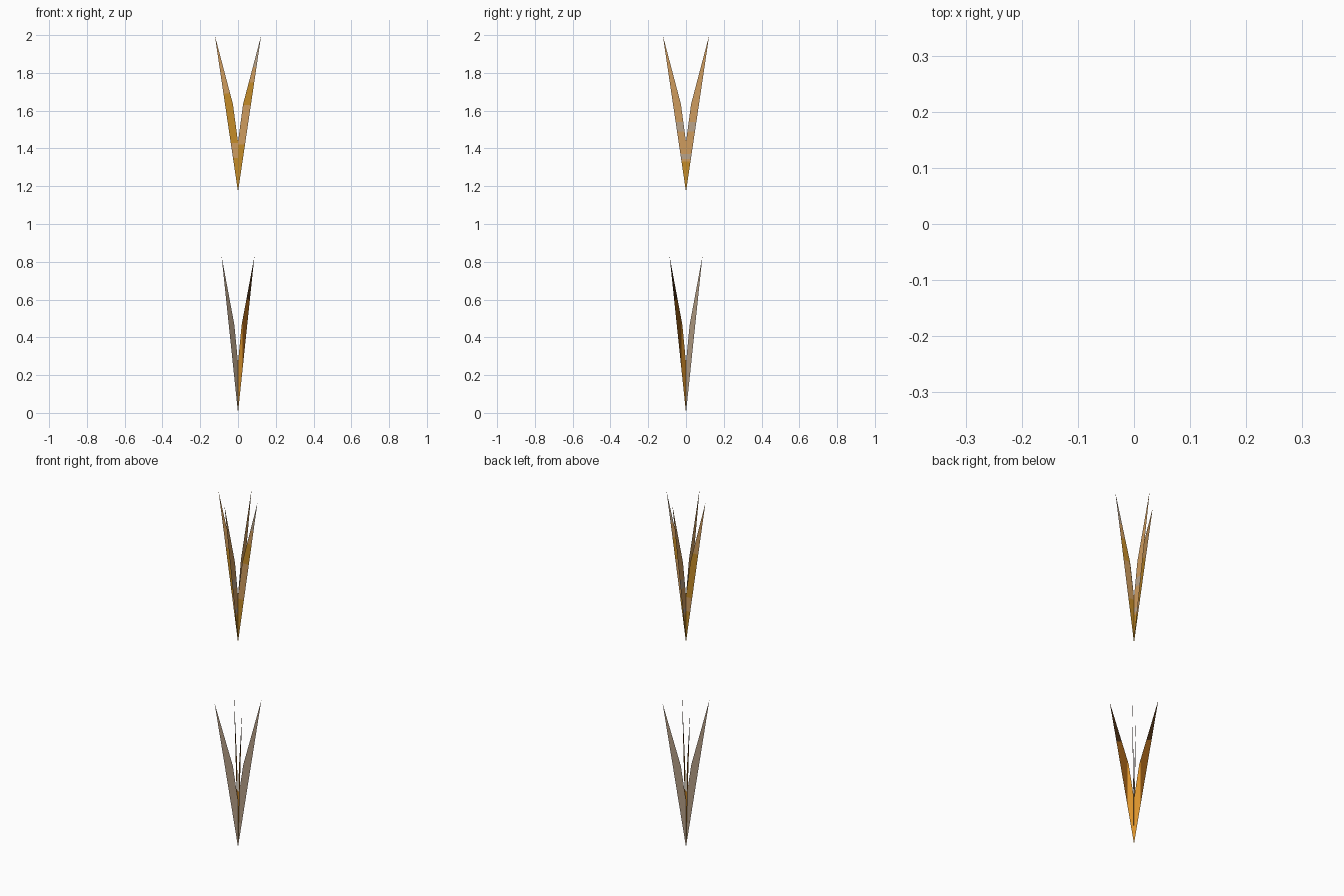
import bpy, bmesh, math

if "Cube" in bpy.data.objects:
    bpy.data.objects.remove(bpy.data.objects["Cube"])

# flat colours, given as sRGB and converted to linear
def lin(c):
    return c / 12.92 if c <= 0.04045 else ((c + 0.055) / 1.055) ** 2.4

COLOURS = {
    "gold": (0.77, 0.55, 0.16),
    "tan": (0.81, 0.61, 0.37),
    "pale_tan": (0.73, 0.64, 0.54),
    "orange": (0.85, 0.57, 0.17),
    "brown": (0.47, 0.28, 0.06),
    "dark_brown": (0.20, 0.12, 0.04),
}
NAMES = list(COLOURS)
MATS = []
for name, rgb in COLOURS.items():
    m = bpy.data.materials.new(name)
    m.diffuse_color = (*[lin(c) for c in rgb], 1)
    m.use_nodes = True
    m.node_tree.nodes["Principled BSDF"].inputs["Base Color"].default_value = m.diffuse_color
    MATS.append(m)

# half of the forked V outline: base, tip, inner bend, notch
HALF = [(0, 0), (0.123, 0.83), (0.027, 0.465), (0, 0.265)]

def fork(name, angle, base, heights, rule, widths=()):
    """Thin forked sheet, cut at the given heights and widths, coloured by rule(u, z)."""
    bm = bmesh.new()
    for s in (1, -1):
        pts = HALF if s == 1 else HALF[::-1]
        bm.faces.new([bm.verts.new((s * u, 0, z)) for u, z in pts])
    cuts = [((0, 0, h), (0, 0, 1)) for h in heights]
    cuts += [((s * w, 0, 0), (1, 0, 0)) for w in widths for s in (1, -1)]
    for co, no in cuts:
        bmesh.ops.bisect_plane(bm, geom=bm.verts[:] + bm.edges[:] + bm.faces[:],
                               plane_co=co, plane_no=no, dist=1e-5)
    for f in bm.faces:
        c = f.calc_center_median()
        f.material_index = NAMES.index(rule(c.x, c.z))
    bmesh.ops.remove_doubles(bm, verts=bm.verts[:], dist=1e-5)
    me = bpy.data.meshes.new(name)
    bm.to_mesh(me)
    bm.free()
    for m in MATS:
        me.materials.append(m)
    ob = bpy.data.objects.new(name, me)
    ob.location.z = base
    ob.rotation_euler.z = math.radians(angle)
    bpy.context.collection.objects.link(ob)

# colour rules
def upper_side(u, z):
    if u > 0:
        if z > 0.66: return "pale_tan"
        if z > 0.58: return "tan"
        if z > 0.46: return "gold"
        return "tan" if z > 0.25 else "gold"
    if z > 0.52: return "tan"
    if z > 0.26: return "gold"
    return "tan" if z > 0.18 else "gold"

def upper_depth(u, z):
    if 0.32 < z < 0.37 or 0.175 < z < 0.2: return "pale_tan"
    return "tan" if z > 0.16 else "gold"

def lower_warm(u, z):
    if z > 0.6: return "dark_brown"
    return "orange" if abs(u) < 0.033 and z < 0.48 else "brown"

# upper pair, crossing on the axes
fork("upper_fork_side", 0, 1.17, (0.18, 0.25, 0.26, 0.46, 0.52, 0.58, 0.66), upper_side)
fork("upper_fork_depth", 90, 1.17, (0.16, 0.175, 0.2, 0.32, 0.37), upper_depth)
# lower pair, crossing on the diagonals
fork("lower_fork_pale", 45, 0, (), lambda u, z: "pale_tan")
fork("lower_fork_warm", -45, 0, (0.48, 0.6), lower_warm, (0.033,))
